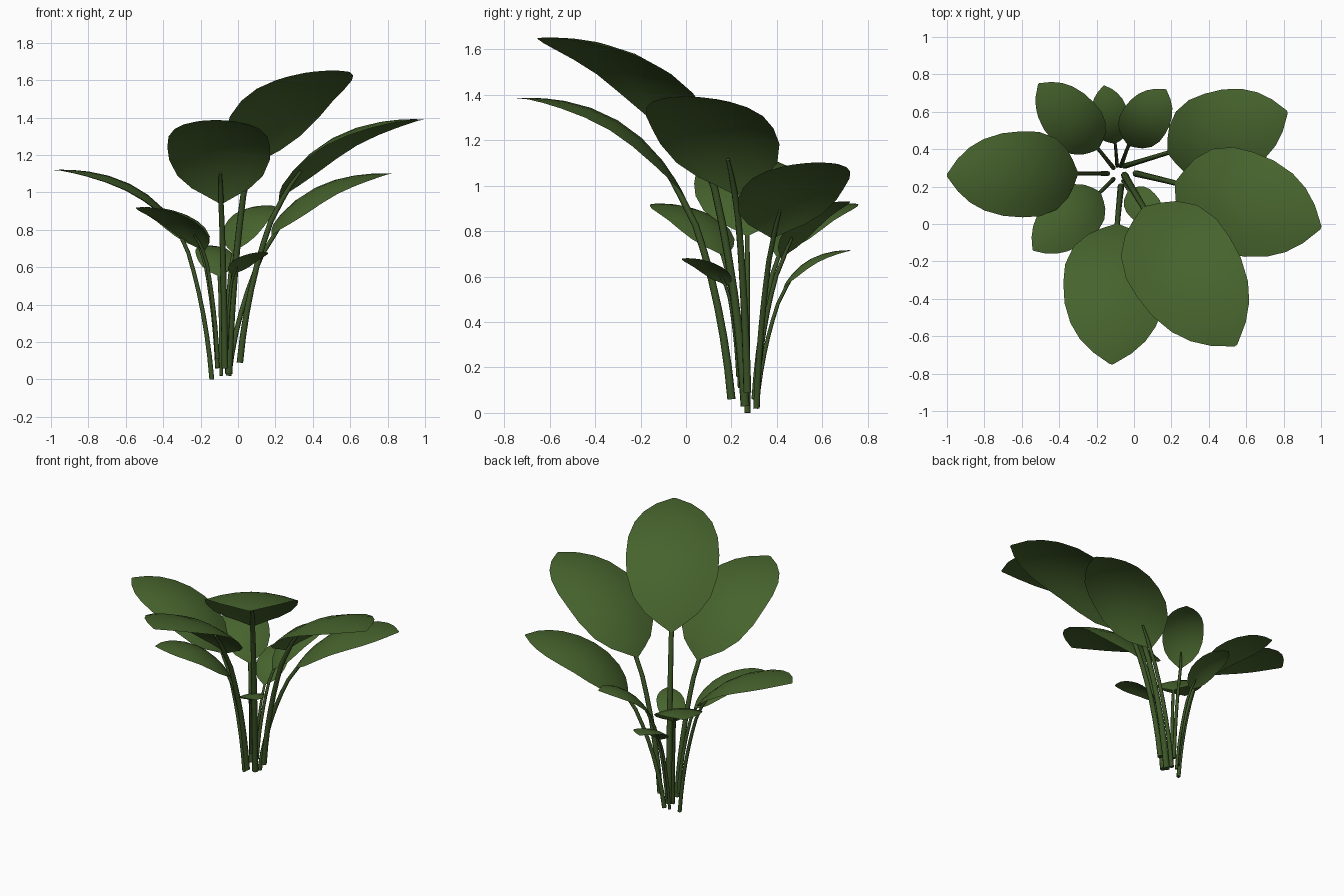
import bpy, bmesh, math
from mathutils import Vector

if "Cube" in bpy.data.objects:
    bpy.data.objects.remove(bpy.data.objects["Cube"])


def colour(name, rgb):
    m = bpy.data.materials.new(name)
    m.diffuse_color = (*rgb, 1)
    m.use_nodes = True
    m.node_tree.nodes["Principled BSDF"].inputs["Base Color"].default_value = m.diffuse_color
    return m


leaf_green = colour("leaf_green", (.062, .125, .026))
stalk_green = colour("stalk_green", (.045, .09, .02))
UP = Vector((0, 0, 1))

# outline: (position along the blade, fraction of half width)
OUTLINE = [(0, .03), (.05, .31), (.1, .56), (.2, .83), (.35, .98), (.5, 1), (.65, .96),
           (.78, .83), (.87, .64), (.94, .38), (1, .03)]


def bez(a, c, b, t):
    return a * (1 - t) ** 2 + c * 2 * t * (1 - t) + b * t * t


def tangent(a, c, b, t):
    return ((c - a) * (1 - t) + (b - c) * t).normalized()


def loft(name, rows, closed, mat):
    """Skin a list of point rows with quads."""
    bm = bmesh.new()
    vs = [[bm.verts.new(p) for p in r] for r in rows]
    n = len(rows[0])
    for r0, r1 in zip(vs, vs[1:]):
        for j in range(n if closed else n - 1):
            k = (j + 1) % n
            bm.faces.new((r0[j], r0[k], r1[k], r1[j]))
    if closed:
        bm.faces.new(vs[0][::-1])
        bm.faces.new(vs[-1])
    for f in bm.faces:
        f.smooth = len(f.verts) == 4
    me = bpy.data.meshes.new(name)
    bm.to_mesh(me)
    bm.free()
    me.materials.append(mat)
    bpy.context.collection.objects.link(bpy.data.objects.new(name, me))


def frond(name, root, base, tip, half, rad):
    root, base, tip = Vector(root), Vector(base), Vector(tip)
    flat = tip - base
    side = UP.cross(flat).normalized()
    lc = base + flat * .3
    lc.z = tip.z + .03 * flat.length
    sc = root + (base - root) * .22
    sc.z = root.z + (base.z - root.z) * .55

    def frame(t):
        tg = tangent(base, lc, tip, t)
        nrm = tg.cross(side).normalized()
        return bez(base, lc, tip, t), tg, nrm if nrm.z > 0 else -nrm

    # blade: arched along its spine, edges drooping
    rows = []
    for t, w in OUTLINE:
        p, tg, nrm = frame(t)
        rows.append([p - side * (half * w * u) - nrm * (.18 * half * (w * u) ** 2)
                     for u in (-1, -.67, -.33, 0, .33, .67, 1)])
    loft(name + "_blade", rows, False, leaf_green)

    # stalk: tapered tube that runs on a little under the blade
    path = [(bez(root, sc, base, i / 7), tangent(root, sc, base, i / 7), rad * (1 - .03 * i))
            for i in range(7)]
    for t, k in ((.01, .78), (.1, .65), (.2, .45)):
        p, tg, nrm = frame(t)
        path.append((p - nrm * rad * .8, tg, rad * k))
    rings = []
    for p, tg, r in path:
        v = tg.cross(side).normalized()
        rings.append([p + (side * math.cos(a) + v * math.sin(a)) * r
                      for a in [math.tau * i / 8 for i in range(8)]])
    loft(name + "_stalk", rings, True, stalk_green)


# name, root, blade base, blade tip, half width, stalk radius
for args in [
    ("left_leaf", (-.14, .27, 0), (-.30, .27, .78), (-1.0, .26, 1.12), .23, .013),
    ("front_left_small_leaf", (-.11, .24, .11), (-.18, .17, .69), (-.54, -.14, .92), .15, .012),
    ("back_left_small_leaf", (-.11, .30, .06), (-.19, .40, .69), (-.51, .75, .92), .15, .012),
    ("back_small_leaf", (-.09, .31, .02), (-.10, .43, .55), (-.16, .74, .715), .10, .010),
    ("back_right_small_leaf", (-.07, .31, .09), (-.03, .42, .68), (.17, .72, .93), .13, .012),
    ("back_right_leaf", (-.05, .31, .02), (.18, .38, .77), (.82, .60, 1.10), .235, .015),
    ("right_leaf", (.01, .27, .09), (.22, .22, .96), (1.0, -.02, 1.39), .28, .018),
    ("front_right_leaf", (-.05, .26, .03), (.05, .09, 1.13), (.545, -.65, 1.65), .295, .020),
    ("front_leaf", (-.07, .20, .06), (-.09, .00, .94), (-.12, -.75, 1.385), .275, .018),
    ("centre_small_leaf", (-.06, .23, .16), (-.03, .18, .56), (.15, -.01, .68), .09, .009),
]:
    frond(*args)
